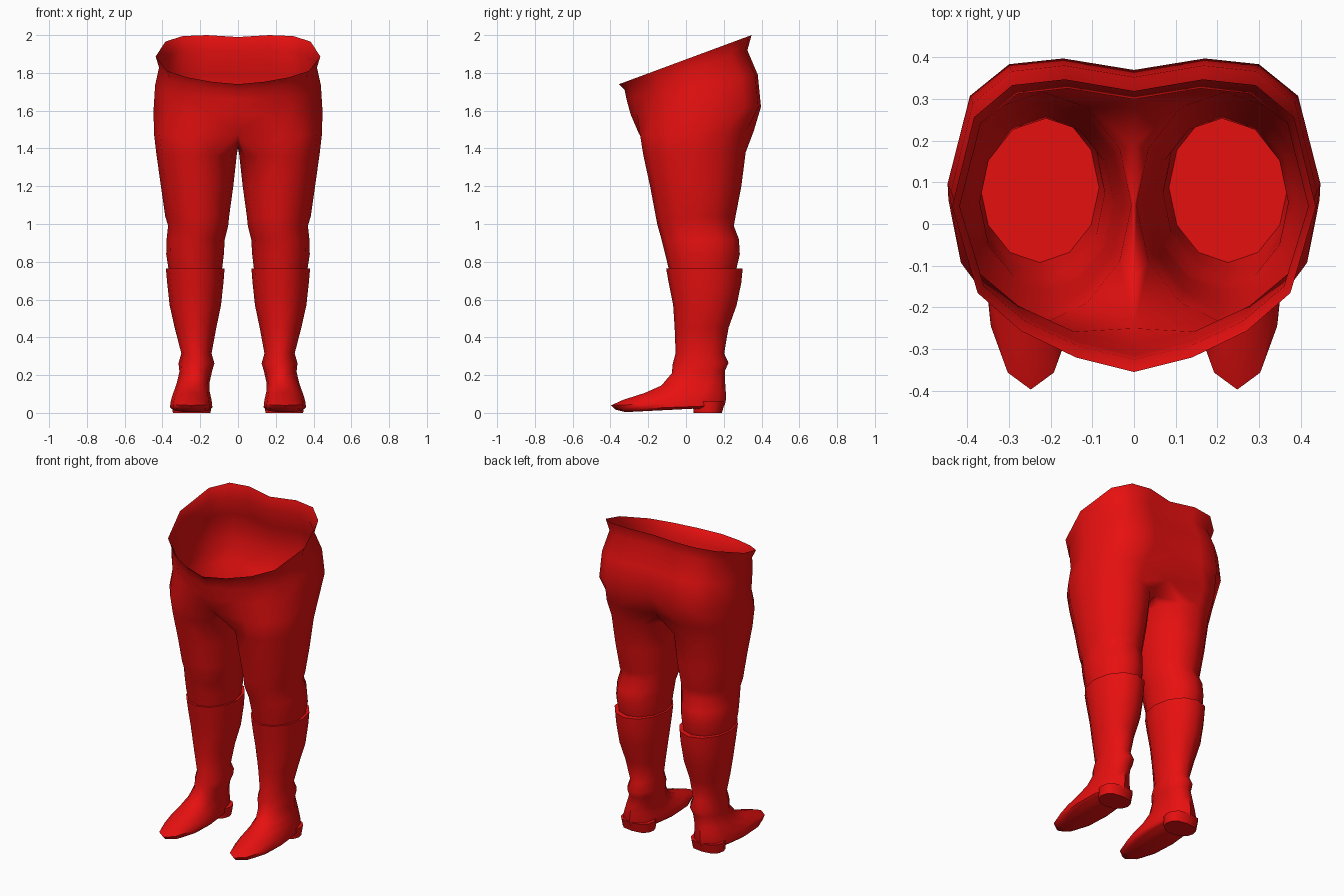
import bpy, bmesh, math

N = 12  # points around each leg: 0 inner, 3 front, 6 outer, 9 back

red = bpy.data.materials.new("red_cloth")
red.diffuse_color = (0.8, 0.005, 0.005, 1)


def ring(x0, x1, yf, yb, zf, zb=None, square=1.0):
    """Oval from x0..x1 and yf..yb; square < 1 widens its back half."""
    zb = zf if zb is None else zb
    pts = []
    for k in range(N):
        t = 2 * math.pi * k / N
        c, s = math.cos(t), math.sin(t)
        if s < -0.01 and square < 1:
            c = math.copysign(abs(c) ** square, c)
        f = (1 + s) / 2
        pts.append(((x0 + x1) / 2 - (x1 - x0) / 2 * c,
                    (yf + yb) / 2 - (yb - yf) / 2 * s,
                    zb + (zf - zb) * f))
    return pts


def add_ring(bm, pts):
    return [bm.verts.new(p) for p in pts]


def bridge(bm, low, high, closed=True):
    n = len(low)
    for i in range(n if closed else n - 1):
        j = (i + 1) % n
        bm.faces.new((low[i], low[j], high[j], high[i]))


def finish(name, bm, angle=60):
    me = bpy.data.meshes.new(name)
    bm.to_mesh(me)
    bm.free()
    me.materials.append(red)
    ob = bpy.data.objects.new(name, me)
    bpy.context.collection.objects.link(ob)
    mirror = ob.modifiers.new("mirror", 'MIRROR')
    mirror.use_clip = True
    mirror.merge_threshold = 0.0005
    bpy.ops.object.select_all(action='DESELECT')
    bpy.context.view_layer.objects.active = ob
    ob.select_set(True)
    bpy.ops.object.shade_smooth_by_angle(angle=math.radians(angle))
    return ob


def capped_loft(name, rings, angle=60):
    bm = bmesh.new()
    loops = [add_ring(bm, r) for r in rings]
    for a, b in zip(loops, loops[1:]):
        bridge(bm, a, b)
    bm.faces.new(loops[0][::-1])
    bm.faces.new(loops[-1])
    return finish(name, bm, angle)


# Trousers: one leg lofted up to the crotch, then open half rings to the waist
bm = bmesh.new()
leg = [
    ring(0.085, 0.367, -0.09, 0.265, 0.755),
    ring(0.075, 0.380, -0.11, 0.285, 0.84),
    ring(0.070, 0.378, -0.13, 0.280, 0.92),
    ring(0.052, 0.370, -0.15, 0.253, 0.99),
    ring(0.047, 0.385, -0.16, 0.262, 1.04),
    ring(0.025, 0.408, -0.19, 0.293, 1.20),
    ring(0.006, 0.432, -0.225, 0.316, 1.36, 1.38),
]
loops = [add_ring(bm, r) for r in leg]

# Crotch ring: its inner points lie on the centre line
crotch = ring(0, 0.445, -0.243, 0.358, 1.47, 1.49)
seam = {2: (0, -0.25, 1.48), 1: (0, -0.13, 1.42), 0: (0, 0.05, 1.40),
        11: (0, 0.19, 1.42), 10: (0, 0.30, 1.48)}
for k, p in seam.items():
    crotch[k] = p
loops.append(add_ring(bm, crotch))
for a, b in zip(loops, loops[1:]):
    bridge(bm, a, b)

# Hips: half outline from front centre to back centre, scaled per ring
outline = [(0, -1), (0.32, -0.9), (0.62, -0.72), (0.86, -0.46), (1, 0.13),
           (0.88, 0.74), (0.67, 0.96), (0.38, 1.0), (0, 0.92)]
hips = [  # half width, front y, back y, front z, back z
    (0.447, -0.293, 0.397, 1.58, 1.62),
    (0.439, -0.315, 0.380, 1.66, 1.79),
    (0.418, -0.325, 0.325, 1.71, 1.92),
    (0.436, -0.355, 0.347, 1.74, 2.00),
]
prev = loops[-1][2:11]
for sx, yf, yb, zf, zb in hips:
    pts = []
    for u, v in outline:
        f = (v + 1) / 2
        pts.append((u * sx, yf + (yb - yf) * f, zf + (zb - zf) * f))
    cur = add_ring(bm, pts)
    bridge(bm, prev, cur, closed=False)
    prev = cur
finish("trousers", bm, 75)

# Boots: sole, toe, instep, ankle fold and shaft
capped_loft("boots", [
    ring(0.150, 0.345, -0.32, 0.190, 0.004, 0.030, 0.6),
    ring(0.136, 0.360, -0.375, 0.205, 0.018, 0.040, 0.6),
    ring(0.137, 0.358, -0.397, 0.210, 0.040, 0.060, 0.6),
    ring(0.142, 0.352, -0.330, 0.212, 0.070, 0.085, 0.6),
    ring(0.150, 0.340, -0.220, 0.210, 0.105, 0.120, 0.7),
    ring(0.152, 0.325, -0.130, 0.207, 0.145, 0.165, 0.8),
    ring(0.138, 0.310, -0.075, 0.207, 0.210, 0.225),
    ring(0.125, 0.315, -0.070, 0.225, 0.260, 0.265),
    ring(0.140, 0.300, -0.055, 0.202, 0.315),
    ring(0.115, 0.335, -0.060, 0.225, 0.45),
    ring(0.090, 0.362, -0.068, 0.268, 0.57),
    ring(0.077, 0.375, -0.092, 0.293, 0.69),
    ring(0.071, 0.382, -0.105, 0.300, 0.765),
], 50)

# Heels under the boots
capped_loft("boot_heels", [
    ring(0.145, 0.345, 0.04, 0.190, 0.0, square=0.6),
    ring(0.140, 0.350, 0.035, 0.207, 0.06, square=0.6),
], 40)
